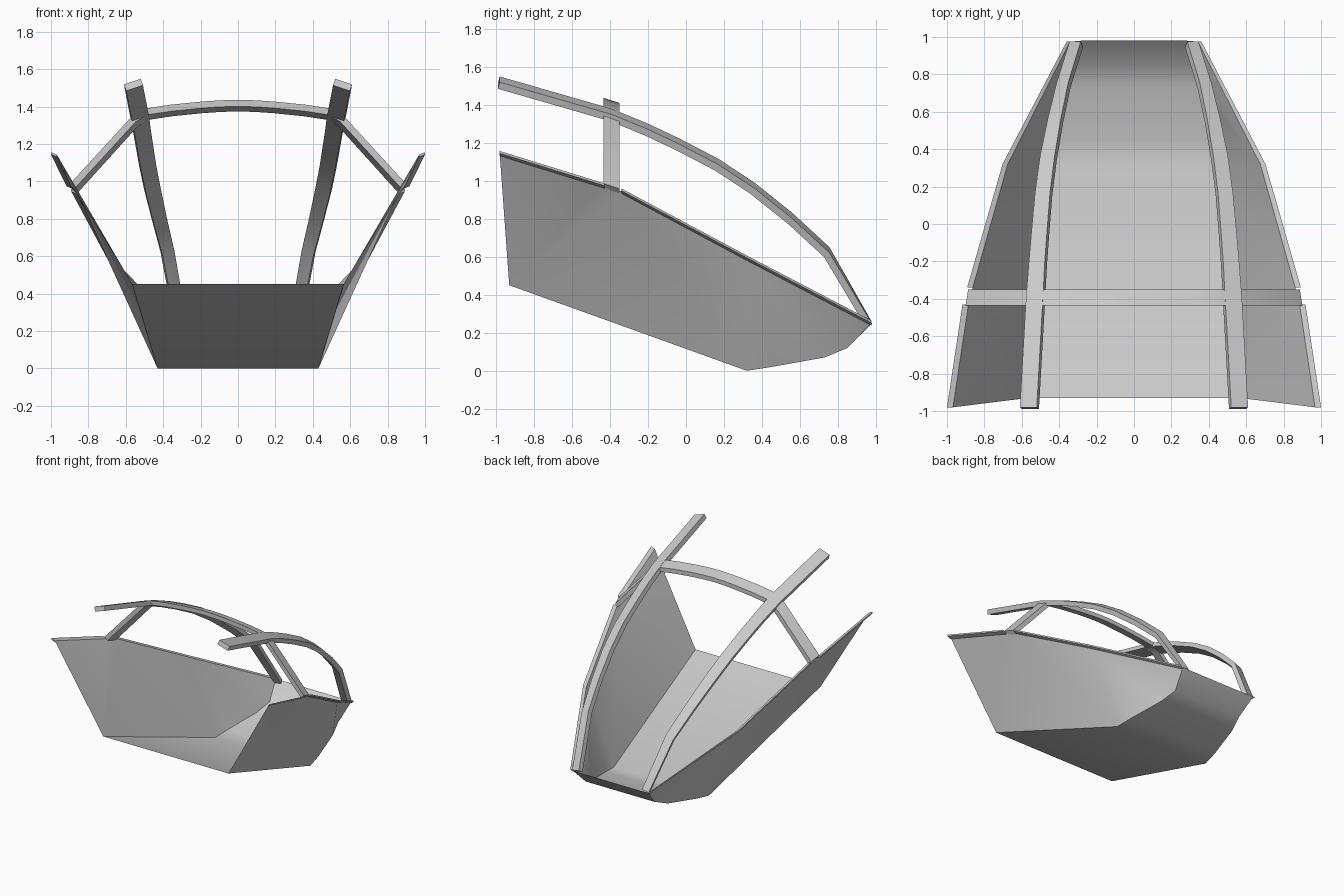
import bpy, math
from mathutils import Vector

if "Cube" in bpy.data.objects:
    bpy.data.objects.remove(bpy.data.objects["Cube"])


def make(name, verts, faces, angle=None):
    me = bpy.data.meshes.new(name)
    me.from_pydata([tuple(v) for v in verts], [], faces)
    me.update()
    ob = bpy.data.objects.new(name, me)
    bpy.context.collection.objects.link(ob)
    bpy.ops.object.select_all(action='DESELECT')
    ob.select_set(True)
    bpy.context.view_layer.objects.active = ob
    bpy.ops.object.mode_set(mode='EDIT')
    bpy.ops.mesh.select_all(action='SELECT')
    bpy.ops.mesh.normals_make_consistent(inside=False)
    bpy.ops.object.mode_set(mode='OBJECT')
    if angle:
        bpy.ops.object.shade_smooth_by_angle(angle=math.radians(angle))
    return ob


def loft(name, sections, angle=25):
    """Closed bar through four-cornered sections."""
    verts = [v for s in sections for v in s]
    n = len(sections)
    faces = [(4*i+j, 4*i+(j+1) % 4, 4*i+4+(j+1) % 4, 4*i+4+j)
             for i in range(n-1) for j in range(4)]
    faces += [(3, 2, 1, 0), (4*n-4, 4*n-3, 4*n-2, 4*n-1)]
    return make(name, verts, faces, angle)


def mirror(ob):
    ob.modifiers.new("mirror", 'MIRROR')


# Hull tub: floor and nose chain, then wall top chain (right half)
bottom = [(.565, -.93, .45), (.43, .32, 0), (.41, .45, .02),
          (.345, .73, .07), (.31, .85, .12), (.28, .98, .25)]
top = [(.968, -.98, 1.142), (.885, -.43, .972), (.862, -.34, .945),
       (.675, .32, .592), (.342, .975, .25)]
half = bottom + top
k = len(half)
verts = half + [(-x, y, z) for x, y, z in half]
wall = [(0, 6, 7), (0, 7, 8), (0, 8, 1), (1, 8, 9), (1, 9, 2), (2, 9, 3),
        (3, 9, 4), (4, 9, 10), (4, 10, 5)]
faces = [(i, i+1, i+1+k, i+k) for i in range(5)]
faces += wall + [tuple(v+k for v in reversed(f)) for f in wall]
make("hull_tub", verts, faces, 35)


# Sill flanges along the wall tops, broken at the cross arch
def flange(name, pts):
    secs = []
    for p, w in pts:
        p = Vector(p)
        o = p + Vector((w, 0, .014))
        d = Vector((0, 0, -.012))
        secs.append([p, o, o + d, p + d])
    mirror(loft(name, secs))


flange("sill_open_end", [(top[0], .032), (top[1], .032)])
flange("sill_nose_end", [(top[2], .03), (top[3], .028), (top[4], .018)])

# Long roof rails: y, z, inner x, width
rail = [(-.98, 1.548, .52, .09), (-.39, 1.378, .487, .09), (-.2, 1.30, .477, .085),
        (-.035, 1.222, .465, .083), (.17, 1.115, .449, .08), (.36, .99, .425, .078),
        (.56, .83, .392, .07), (.755, .65, .352, .062), (.975, .262, .285, .06)]
secs = []
for i, (y, z, x, w) in enumerate(rail):
    a, b = rail[max(i-1, 0)], rail[min(i+1, len(rail)-1)]
    t = Vector((b[0]-a[0], b[1]-a[1])).normalized()
    d = Vector((-.012, t.y*.036, -t.x*.036))
    drop = .03 if i < 8 else .01
    p, q = Vector((x, y, z)), Vector((x+w, y, z-drop))
    secs.append([p, q, q + d, p + d])
mirror(loft("roof_rail", secs))

# Cross arch: outer edge in x, z
side = [(.1, 1.433), (.2, 1.426), (.36, 1.41), (.49, 1.39), (.57, 1.345), (.9, .985)]
arch = [(-x, z) for x, z in reversed(side)] + [(0, 1.436)] + side
secs = []
for i, (x, z) in enumerate(arch):
    a, b = arch[max(i-1, 0)], arch[min(i+1, len(arch)-1)]
    t = Vector((b[0]-a[0], b[1]-a[1])).normalized()
    n = Vector((t.y, 0, -t.x)) * .035
    f = Vector((x, -.435, z))
    r = Vector((x*.985, -.35, z-.027))
    secs.append([f, r, r + n, f + n])
loft("cross_arch", secs)
